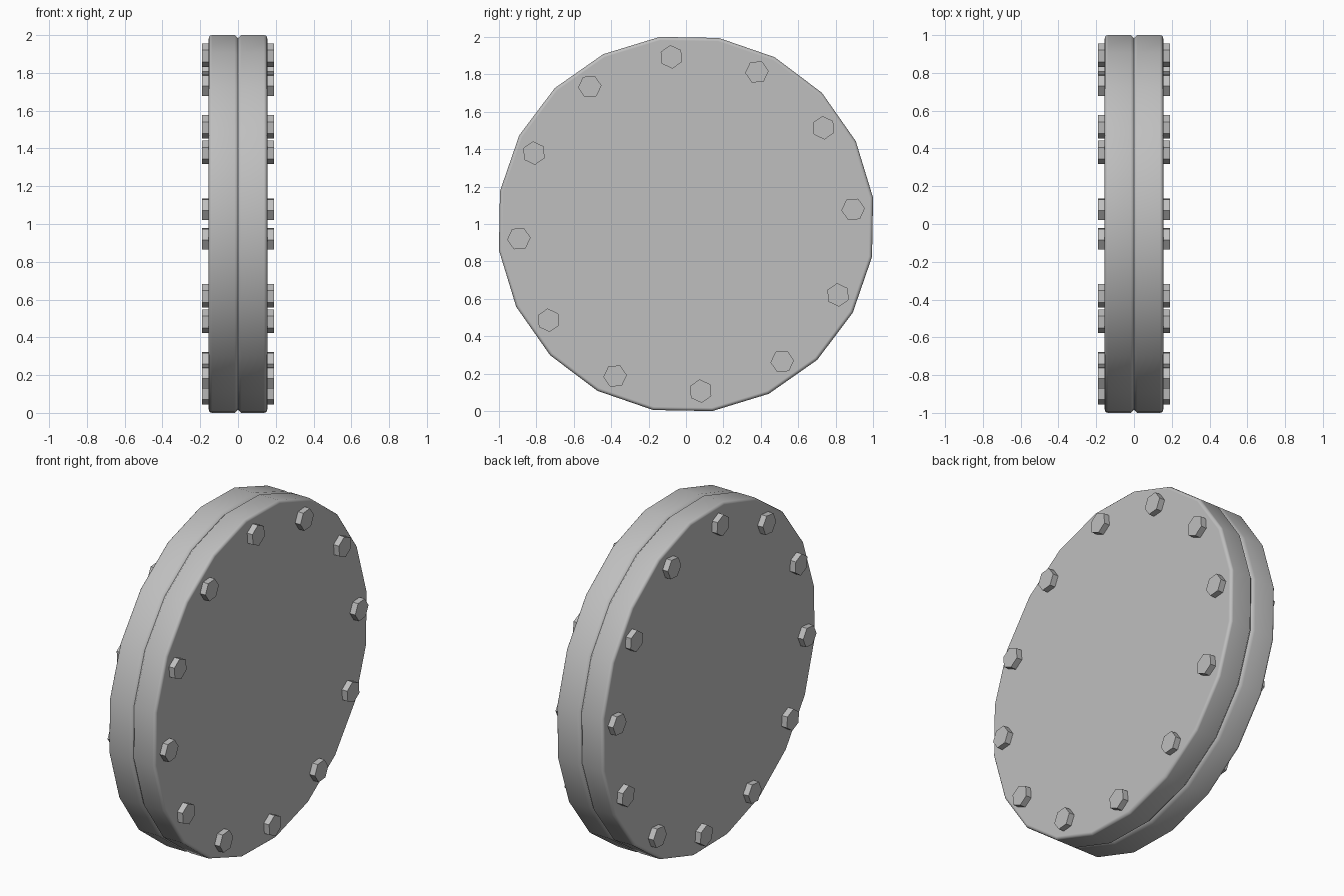
import bpy, bmesh
from math import sin, cos, pi, radians
from mathutils import Matrix

cube = bpy.data.objects.get("Cube")
if cube:
    bpy.data.objects.remove(cube)

SIDES, BOLTS = 20, 12
RADIUS, HALF_WIDTH = 1.01, 0.155
BEVEL, GROOVE = 0.018, 0.018
BOLT_CIRCLE, BOLT_RADIUS, BOLT_END = 0.897, 0.063, 0.19

grey = bpy.data.materials.new("metal grey")
grey.use_nodes = True
colour = (0.52, 0.52, 0.52, 1)
grey.diffuse_color = colour
grey.node_tree.nodes["Principled BSDF"].inputs["Base Color"].default_value = colour


def add_object(name, bm):
    bmesh.ops.recalc_face_normals(bm, faces=bm.faces)
    mesh = bpy.data.meshes.new(name)
    bm.to_mesh(mesh)
    bm.free()
    mesh.materials.append(grey)
    obj = bpy.data.objects.new(name, mesh)
    bpy.context.collection.objects.link(obj)
    return obj


# Disc: rounded rim profile with a V groove, revolved about the x axis
half = [(GROOVE, RADIUS)]
for i in range(4):
    a = pi / 2 * i / 3
    half.append((HALF_WIDTH - BEVEL + BEVEL * sin(a), RADIUS - BEVEL + BEVEL * cos(a)))
profile = [(-x, r) for x, r in reversed(half)] + [(0, RADIUS - GROOVE)] + half

bm = bmesh.new()
rings = []
for x, r in profile:
    angles = [radians(8) + 2 * pi * k / SIDES for k in range(SIDES)]
    rings.append([bm.verts.new((x, r * cos(a), 1 + r * sin(a))) for a in angles])
for a, b in zip(rings, rings[1:]):
    for k in range(SIDES):
        n = (k + 1) % SIDES
        bm.faces.new((a[k], a[n], b[n], b[k]))
bm.faces.new(rings[0])
bm.faces.new(rings[-1])
disc = add_object("disc", bm)
bpy.ops.object.select_all(action='DESELECT')
disc.select_set(True)
bpy.context.view_layer.objects.active = disc
bpy.ops.object.shade_smooth_by_angle(angle=radians(50))
weighted = disc.modifiers.new("even normals", 'WEIGHTED_NORMAL')
weighted.keep_sharp = True

# Hexagonal bolt heads on both faces, each with a corner pointing outward
for side, name in ((1, "left_bolts"), (-1, "right_bolts")):
    bm = bmesh.new()
    depth = BOLT_END - HALF_WIDTH + 0.02
    for k in range(BOLTS):
        a = radians(5) + 2 * pi * k / BOLTS
        place = (Matrix.Translation((side * (BOLT_END - depth / 2), 0, 1))
                 @ Matrix.Rotation(a, 4, 'X')
                 @ Matrix.Translation((0, BOLT_CIRCLE, 0))
                 @ Matrix.Rotation(pi / 2, 4, 'Y'))
        bmesh.ops.create_cone(bm, cap_ends=True, segments=6, radius1=BOLT_RADIUS,
                              radius2=BOLT_RADIUS, depth=depth, matrix=place)
    add_object(name, bm)
